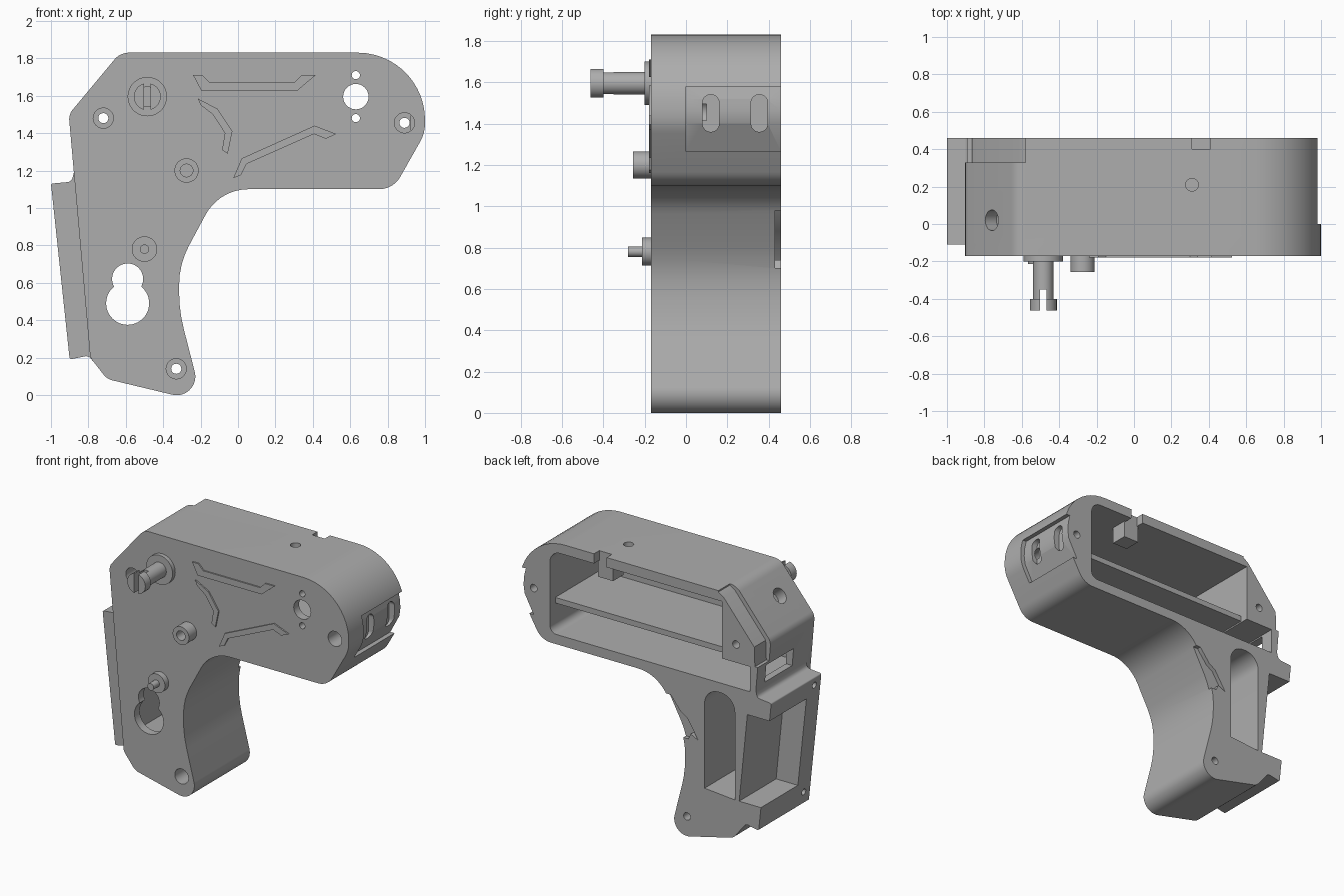
import bpy, bmesh, math
from mathutils import Vector

if "Cube" in bpy.data.objects:
    bpy.data.objects.remove(bpy.data.objects["Cube"])

grey = bpy.data.materials.new("plain grey")
grey.use_nodes = True
COLOUR = (0.42, 0.42, 0.42, 1)
grey.diffuse_color = COLOUR
grey.node_tree.nodes["Principled BSDF"].inputs["Base Color"].default_value = COLOUR

FRONT, BACK, OUT = -0.17, 0.46, 0.6


def fillet(corners):
    """Round each (x, z, radius) corner of a closed outline."""
    pts = []
    for i, c in enumerate(corners):
        p = Vector(c[:2])
        r = c[2] if len(c) > 2 else 0
        if not r:
            pts.append(p)
            continue
        u = (Vector(corners[i - 1][:2]) - p).normalized()
        v = (Vector(corners[(i + 1) % len(corners)][:2]) - p).normalized()
        half = u.angle(v) / 2
        centre = p + (u + v).normalized() * r / math.sin(half)
        a = p + u * r / math.tan(half) - centre
        b = p + v * r / math.tan(half) - centre
        sweep = math.pi - 2 * half
        n = max(3, round(sweep / 0.12))
        for k in range(n + 1):
            t = sweep * k / n
            pts.append(centre + (a * math.sin(sweep - t) + b * math.sin(t)) / math.sin(sweep))
    return pts


def circle(x, z, r, n=32):
    return [(x + r * math.cos(math.tau * k / n), z + r * math.sin(math.tau * k / n)) for k in range(n)]


def finish(name, bm):
    bmesh.ops.recalc_face_normals(bm, faces=bm.faces)
    mesh = bpy.data.meshes.new(name)
    bm.to_mesh(mesh)
    bm.free()
    mesh.materials.append(grey)
    ob = bpy.data.objects.new(name, mesh)
    bpy.context.collection.objects.link(ob)
    return ob


def prism(name, pts, a, b, axis="y", bevel=0):
    """Extrude an outline from a to b along y (outline in xz) or x (outline in yz)."""
    bm = bmesh.new()
    place = (lambda p, d: (p[0], d, p[1])) if axis == "y" else (lambda p, d: (d, p[0], p[1]))
    lo = [bm.verts.new(place(p, a)) for p in pts]
    hi = [bm.verts.new(place(p, b)) for p in pts]
    cap = bm.faces.new(lo)
    bm.faces.new(hi)
    for i in range(len(pts)):
        bm.faces.new((lo[i - 1], lo[i], hi[i], hi[i - 1]))
    if bevel:
        bmesh.ops.bevel(bm, geom=list(cap.edges), offset=bevel, segments=5,
                        profile=0.5, affect="EDGES")
    return finish(name, bm)


def box(name, x, y, z):
    return prism(name, [(x[0], z[0]), (x[1], z[0]), (x[1], z[1]), (x[0], z[1])], y[0], y[1])


def rod(name, p, q, r):
    p, q = Vector(p), Vector(q)
    bm = bmesh.new()
    bmesh.ops.create_cone(bm, cap_ends=True, segments=32, radius1=r, radius2=r, depth=(q - p).length)
    turn = (q - p).to_track_quat("Z", "Y").to_matrix().to_4x4()
    turn.translation = (p + q) / 2
    bmesh.ops.transform(bm, matrix=turn, verts=bm.verts)
    return finish(name, bm)


def boolean(ob, tools, mode="DIFFERENCE"):
    for tool in tools:
        mod = ob.modifiers.new(tool.name, "BOOLEAN")
        mod.operation, mod.object, mod.solver = mode, tool, "EXACT"
    graph = bpy.context.evaluated_depsgraph_get()
    mesh = bpy.data.meshes.new_from_object(ob.evaluated_get(graph))
    ob.modifiers.clear()
    ob.data = mesh
    for tool in tools:
        bpy.data.objects.remove(tool)


# Main housing shell with rounded front rim
housing = prism("housing", fillet([
    (-0.63, 1.83, 0.1), (1.0, 1.83, 0.36), (1.0, 1.40, 0.2), (0.83, 1.10, 0.13),
    (-0.10, 1.10, 0.26), (-0.315, 0.70, 0.45), (-0.315, 0.45, 0.8), (-0.19, -0.037, 0.1),
    (-0.70, 0.085, 0.08), (-0.79, 0.20, 0.05), (-0.905, 1.50, 0.08)]), FRONT, BACK, bevel=0.035)

# Mounting flange on the side of the grip
flange = prism("side_flange", fillet([
    (-1.0, 1.13, 0.01), (-0.9, 0.19, 0.01), (-0.80, 0.21, 0.03), (-0.75, 0.15),
    (-0.70, 0.6), (-0.78, 1.25), (-0.87, 1.22), (-0.89, 1.14, 0.03)]), -0.11, BACK)
boolean(housing, [flange], "UNION")

# Cavities: head compartment, grip slot, side pocket
cuts = [
    prism("head_cavity", fillet([
        (0.76, 1.76, 0.08), (0.76, 1.17, 0.05), (-0.83, 1.17), (-0.83, 1.35),
        (-0.61, 1.35), (-0.61, 1.76)]), -0.11, OUT),
    prism("grip_slot", fillet([
        (-0.71, 0.36), (-0.47, 0.38), (-0.47, 1.10, 0.11), (-0.71, 1.10, 0.11)]), -0.11, OUT),
    prism("side_pocket", [(-1.1, 1.0), (-0.81, 1.0), (-0.745, 0.36), (-1.1, 0.36)], 0.04, OUT),
    box("side_window", (-1.1, -0.8), (0.05, 0.36), (1.215, 1.34)),
    box("top_notch", (0.31, 0.41), (0.40, OUT), (1.7, 1.9)),
    # Shallow recesses on the chamfer, the round end and the inner grip curve
    prism("chamfer_recess", [
        (-0.58, 1.9), (-0.58, 1.82), (-0.62, 1.795), (-0.865, 1.5), (-0.87, 1.36),
        (-1.1, 1.36), (-1.1, 1.9)], 0.33, OUT),
    prism("end_recess", [
        (1.1, 1.58), (0.952, 1.58), (0.966, 1.52), (0.97, 1.46), (0.962, 1.40),
        (0.89, 1.265), (1.1, 1.265)], 0.0, OUT),
    prism("clip_recess", [
        (-0.1, 0.98), (-0.20, 0.98), (-0.28, 0.88), (-0.33, 0.85), (-0.42, 0.71),
        (-0.36, 0.74), (-0.34, 0.70), (-0.2, 0.70)], 0.43, OUT),
    # Keyhole and sight holes in the front wall
    prism("keyhole_large", circle(-0.59, 0.49, 0.115, 48), -0.3, 0),
    prism("keyhole_small", circle(-0.59, 0.62, 0.083, 48), -0.3, 0),
    prism("sight_hole", circle(0.63, 1.595, 0.068), -0.3, 0),
    # Holes in the top and the chamfer
    rod("top_hole", (0.31, 0.21, 1.7), (0.31, 0.21, 1.9), 0.034),
    rod("chamfer_hole", (-0.70, 0.02, 1.624), (-0.84, 0.02, 1.74), 0.055),
    rod("chamfer_hole_core", (-0.60, 0.02, 1.541), (-0.72, 0.02, 1.641), 0.03),
]
for z in (1.48, 1.71):
    cuts.append(prism("pin_hole", circle(0.63, z, 0.022, 20), -0.3, 0))
for y in (0.12, 0.355):
    pill = fillet([(y - 0.04, 1.36, 0.039), (y + 0.04, 1.36, 0.039),
                   (y + 0.04, 1.54, 0.039), (y - 0.04, 1.54, 0.039)])
    cuts.append(prism("end_slot", pill, 0.925, 1.1, "x"))
for x, z in ((-0.72, 1.48), (0.89, 1.455), (-0.33, 0.14)):
    cuts.append(prism("screw_counterbore", circle(x, z, 0.054), -0.3, 0.1))
    cuts.append(prism("screw_hole", circle(x, z, 0.027, 20), 0.05, OUT))
for x, z in ((-0.98, 1.07), (-0.91, 0.28)):
    cuts.append(rod("flange_hole", (x - 0.1, -0.04, z), (x + 0.09, -0.04, z), 0.022))
boolean(housing, cuts)

parts = [housing]

# Internal shelf and latch block
parts.append(box("shelf", (-0.62, 0.77), (-0.12, 0.40), (1.36, 1.40)))
parts.append(box("latch_block", (0.30, 0.42), (0.28, 0.40), (1.64, 1.77)))

# Slotted selector stud
parts.append(prism("selector_washer", circle(-0.485, 1.595, 0.105, 48), -0.2, -0.16, bevel=0.012))
stud = prism("selector_stud", circle(-0.485, 1.595, 0.055), -0.41, -0.19)
head = prism("selector_head", circle(-0.485, 1.595, 0.072), -0.463, -0.40)
boolean(stud, [head], "UNION")
boolean(stud, [box("slit", (-0.502, -0.468), (-0.5, -0.35), (1.4, 1.8))])
parts.append(stud)

# Hollow boss and stepped pin
boss = prism("front_boss", circle(-0.275, 1.2, 0.065), -0.257, -0.16)
boolean(boss, [prism("bore", circle(-0.275, 1.2, 0.034), -0.3, -0.18)])
parts.append(boss)
parts.append(prism("pin_base", circle(-0.5, 0.78, 0.068), -0.213, -0.16))
parts.append(prism("pin", circle(-0.5, 0.78, 0.025, 20), -0.28, -0.2))

# Raised angular trim on the front
trims = {
    "upper_trim": [(-0.24, 1.71), (-0.19, 1.71), (-0.15, 1.67), (0.30, 1.67),
                   (0.34, 1.71), (0.415, 1.71), (0.315, 1.625), (-0.195, 1.625)],
    "side_trim": [(-0.215, 1.585), (-0.11, 1.53), (-0.03, 1.41), (-0.055, 1.29),
                  (-0.085, 1.31), (-0.07, 1.40), (-0.135, 1.50), (-0.20, 1.55)],
    "lower_trim": [(-0.025, 1.16), (0.02, 1.265), (0.41, 1.44), (0.525, 1.395),
                   (0.47, 1.37), (0.405, 1.395), (0.045, 1.235), (0.015, 1.175)],
}
for name, pts in trims.items():
    parts.append(prism(name, pts, -0.18, -0.16))

# Smooth curved walls, keep hard edges
bpy.ops.object.select_all(action="DESELECT")
for ob in parts:
    ob.select_set(True)
bpy.context.view_layer.objects.active = housing
bpy.ops.object.shade_smooth_by_angle(angle=math.radians(30))
